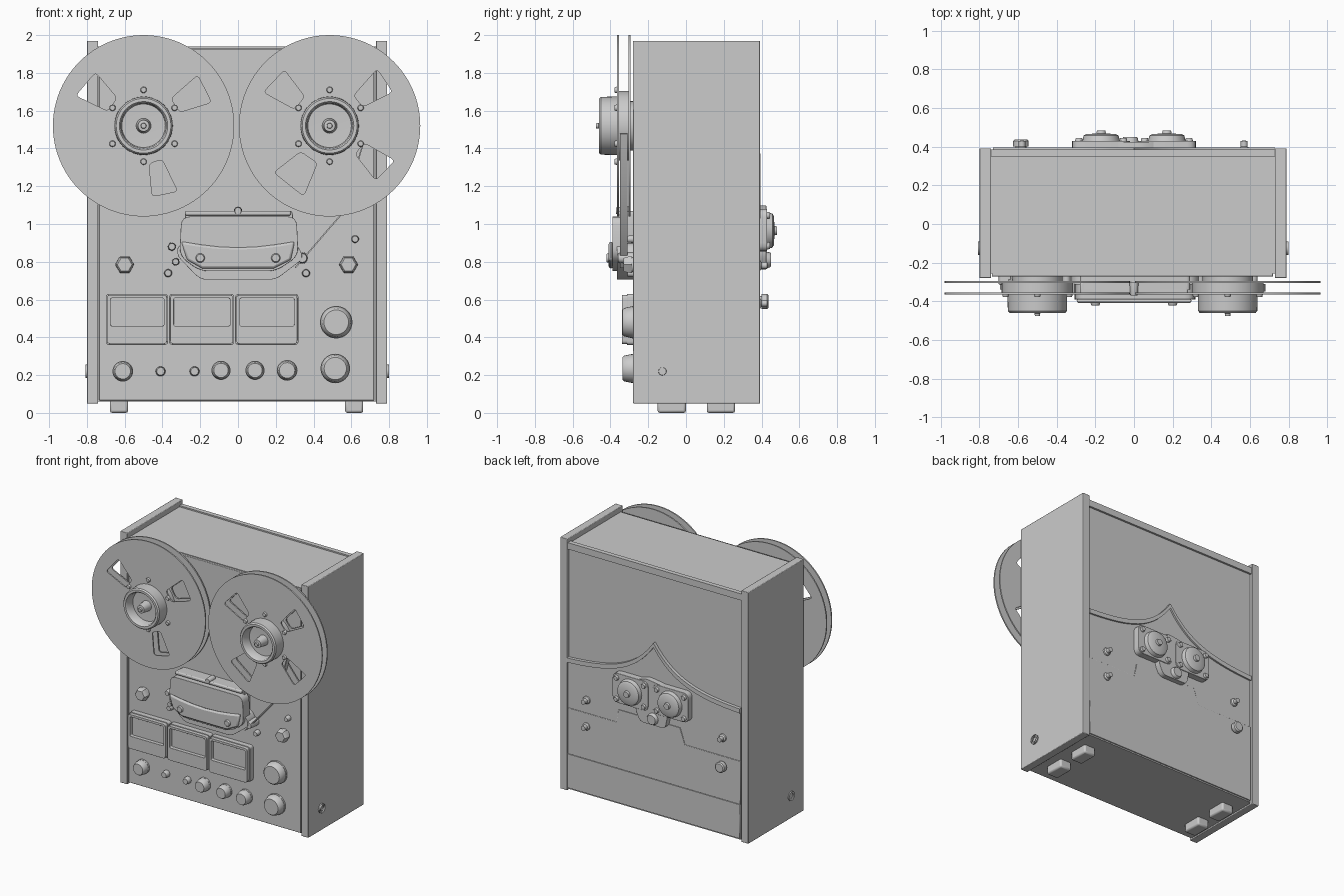
import bpy, bmesh, math
from mathutils import Vector, Matrix

if "Cube" in bpy.data.objects:
    bpy.data.objects.remove(bpy.data.objects["Cube"])

grey = bpy.data.materials.new("plain_grey")
grey.use_nodes = True
grey.diffuse_color = (0.6, 0.6, 0.6, 1)
grey.node_tree.nodes["Principled BSDF"].inputs["Base Color"].default_value = (0.6, 0.6, 0.6, 1)


def finish(ob, bevel=0.0):
    """Weld, fix normals, colour, bevel and shade one part."""
    bm = bmesh.new()
    bm.from_mesh(ob.data)
    bmesh.ops.remove_doubles(bm, verts=bm.verts, dist=1e-5)
    bmesh.ops.recalc_face_normals(bm, faces=bm.faces)
    bm.to_mesh(ob.data)
    bm.free()
    ob.data.materials.clear()
    ob.data.materials.append(grey)
    bpy.ops.object.select_all(action='DESELECT')
    ob.select_set(True)
    bpy.context.view_layer.objects.active = ob
    bpy.ops.object.shade_smooth_by_angle(angle=math.radians(35))
    if bevel:
        mod = ob.modifiers.new("soft_edges", 'BEVEL')
        mod.width, mod.segments, mod.limit_method = bevel, 2, 'ANGLE'
    return ob


def add_mesh(name, bm):
    me = bpy.data.meshes.new(name)
    bm.to_mesh(me)
    bm.free()
    ob = bpy.data.objects.new(name, me)
    bpy.context.collection.objects.link(ob)
    return ob


def box(name, x, y, z, bevel=0.0):
    bm = bmesh.new()
    bmesh.ops.create_cube(bm, size=1)
    for v in bm.verts:
        v.co = [(r[0] + r[1]) / 2 + c * (r[1] - r[0]) for r, c in zip((x, y, z), v.co)]
    return finish(add_mesh(name, bm), bevel)


def lathe(name, x, z, profile, sides=32):
    """Turn a (radius, y) profile around an axis along y."""
    bm = bmesh.new()
    vs = [bm.verts.new((r, y, 0)) for r, y in profile]
    es = [bm.edges.new(p) for p in zip(vs, vs[1:])]
    bmesh.ops.spin(bm, geom=vs + es, cent=(0, 0, 0), axis=(0, 1, 0),
                   angle=math.tau, steps=sides)
    ob = add_mesh(name, bm)
    ob.location = (x, 0, z)
    return finish(ob)


def knob(name, x, z, r, y0, y1, sides=32):
    """Tapered knob with a softened end."""
    d = y1 - y0
    return lathe(name, x, z, [(0, y0), (r, y0), (r, y0 + d * .3), (r * .9, y0 + d * .85),
                              (r * .78, y1), (0, y1)], sides)


def rounded(pts, r=0.02, n=4):
    out = []
    for i, p in enumerate(pts):
        p, a, b = Vector(p), Vector(pts[i - 1]), Vector(pts[(i + 1) % len(pts)])
        s, e = p + (a - p).normalized() * r, p + (b - p).normalized() * r
        for k in range(n + 1):
            t = k / n
            out.append(s * (1 - t) ** 2 + p * 2 * t * (1 - t) + e * t * t)
    return out


def rect(x0, x1, z0, z1):
    return [(x0, z0), (x1, z0), (x1, z1), (x0, z1)]


def plate(name, outlines, y0, y1, bevel=0.0):
    """Flat x-z shape, later outlines being holes, with thickness along y."""
    cu = bpy.data.curves.new(name, 'CURVE')
    cu.dimensions, cu.fill_mode = '2D', 'BOTH'
    cu.extrude = abs(y1 - y0) / 2
    for pts in outlines:
        sp = cu.splines.new('POLY')
        sp.points.add(len(pts) - 1)
        for q, p in zip(sp.points, pts):
            q.co = (p[0], p[1], 0, 1)
        sp.use_cyclic_u = True
    ob = bpy.data.objects.new(name, cu)
    bpy.context.collection.objects.link(ob)
    ob.rotation_euler.x = math.pi / 2
    ob.location.y = (y0 + y1) / 2
    bpy.ops.object.select_all(action='DESELECT')
    ob.select_set(True)
    bpy.context.view_layer.objects.active = ob
    bpy.ops.object.convert(target='MESH')
    return finish(bpy.context.view_layer.objects.active, bevel)


# Cabinet
box("cabinet", (-.75, .74), (-.255, .37), (.06, 1.93))
box("front_panel", (-.735, .72), (-.272, -.25), (.065, 1.925), .004)
box("right_side_panel", (-.8, -.74), (-.28, .392), (.05, 1.97), .004)
box("left_side_panel", (.73, .79), (-.28, .392), (.05, 1.97), .004)
box("back_top_rail", (-.74, .73), (.35, .385), (1.89, 1.94))
for x in (-.63, .615):
    for y in (-.075, .185):
        box("foot", (x - .048, x + .048), (y - .075, y + .075), (0, .07), .012)
for y in (-.79, .80):
    socket = lathe("side_socket", 0, .22, [(.035, y - .01), (.035, y + .008 * (1 if y > 0 else 0)),
                   (.022, y + .004), (.02, y - .01)], 20)
    socket.rotation_euler.z = math.pi / 2
    socket.location.y = -.125

# Reels: two pierced flanges, core, cup hub, spindle and screws
def window(cx, deg, wide):
    a = math.radians(deg)
    c, s = math.cos(a), math.sin(a)
    shape = [(.2, -.04 * wide), (.37, -.085 * wide), (.385, .075 * wide), (.2, .045 * wide)]
    return rounded([(cx + u * c - v * s, 1.52 + u * s + v * c) for u, v in shape], .022)


reels = ((-.5, "right", ((145, 1), (32, 1), (288, .85))),
         (.485, "left", ((142, 1), (40, .9), (322, .9), (236, 1.25))))
for cx, side, cuts in reels:
    rim = [(cx + .48 * math.cos(k * math.tau / 96), 1.52 + .48 * math.sin(k * math.tau / 96))
           for k in range(96)]
    for label, y in (("front", -.36), ("rear", -.3)):
        plate(f"{side}_reel_{label}_flange", [rim] + [window(cx, *c) for c in cuts],
              y - .005, y + .005)
    lathe(side + "_reel_core", cx, 1.52, [(0, -.355), (.185, -.355), (.185, -.3),
                                         (.13, -.295), (.13, -.26), (0, -.26)], 48)
    lathe(side + "_hub_cup", cx, 1.52, [(.155, -.355), (.153, -.45), (.145, -.46), (.128, -.46),
                                       (.12, -.45), (.115, -.39), (0, -.385)], 48)
    lathe(side + "_spindle", cx, 1.52, [(.04, -.385), (.035, -.42), (.03, -.46), (.015, -.462),
                                       (.013, -.477), (0, -.477)], 20)
    for k in range(6):
        a = math.radians(30 + 60 * k)
        knob("reel_screw", cx + .19 * math.cos(a), 1.52 + .19 * math.sin(a),
             .017, -.36, -.378, 12)

# Head cover with its lower tray, tape guides and the tape
plate("head_tray", [rounded([(-.33, .84), (-.2, .705), (.2, .705), (.35, .82), (.31, .9),
                             (-.31, .9)], .04)], -.27, -.365, .01)
plate("head_block", [rounded(rect(-.28, .29, .88, 1.07), .02)], -.27, -.34, .01)
plate("head_cover", [rounded([(-.31, .83), (-.2, .75), (.2, .75), (.32, .83), (.31, 1.04),
                              (-.3, 1.04)], .05)], -.31, -.39, .02)
brow = [(x / 10, .91 - .035 * math.cos(x / 10 * 5)) for x in range(-3, 4)]
plate("head_cover_lip", [[(-.27, .81), (-.19, .765), (.19, .765), (.28, .81)] + brow[::-1]],
      -.385, -.41, .012)
box("head_cover_rail", (-.28, .28), (-.365, -.3), (1.045, 1.07), .008)
knob("cover_top_post", 0, 1.07, .022, -.3, -.37, 16)
for x in (-.2, .2):
    knob("cover_screw", x, .82, .025, -.4, -.422, 16)
for x, z, r in ((-.35, .88, .022), (.34, .82, .03), (-.33, .8, .02)):
    knob("tape_guide", x, z, r, -.27, -.36, 16)
path = [(.3, .77), (.55, 1.06), (.675, 1.48)]
plate("tape", [path + [(x + .006, z - .004) for x, z in path[::-1]]], -.31, -.35)

# Meters: a solid housing with an open frame in front
for x0, x1 in ((-.7, -.37), (-.365, -.02), (-.015, .32)):
    plate("meter_housing", [rounded(rect(x0, x1, .36, .63), .02)], -.27, -.312, .006)
    plate("meter_frame", [rounded(rect(x0 + .006, x1 - .006, .365, .625), .02),
                          rounded(rect(x0 + .025, x1 - .022, .46, .608), .01)],
          -.308, -.34, .006)

# Front controls
for x, z, r in ((-.61, .22, .054), (-.09, .225, .05), (.09, .225, .05), (.26, .225, .054),
                (.515, .235, .078), (.52, .48, .086)):
    lathe("knob_skirt", x, z, [(0, -.285), (r, -.285), (r, -.265), (0, -.265)])
    knob("control_knob", x, z, r * .97, -.27, -.337)
for x, z, r in ((-.41, .22, .026), (-.23, .22, .026), (-.37, .74, .021), (.36, .74, .021),
                (.62, .92, .02)):
    knob("small_button", x, z, r, -.27, -.31, 20)
for x in (-.6, .585):
    knob("selector_base", x, .785, .042, -.27, -.295, 20)
    knob("selector_knob", x, .785, .05, -.285, -.33, 6)

# Back panels: lower plate with a peaked raised edge
crest = [(x / 20 * .73, 1.04 + .32 * math.exp(-abs(x) / 20 * .73 / .22)) for x in range(20, -21, -1)]
plate("back_plate", [[(-.73, .06), (.73, .06)] + crest], .36, .382)
plate("back_crest", [[(x, z + .012) for x, z in crest] + [(x, z - .022) for x, z in crest[::-1]]],
      .37, .395)
plate("back_lower_panel", [rect(-.73, .73, .07, .33)], .37, .39, .003)
plate("back_middle_panel", [[(-.73, .33), (.73, .33), (.73, .68), (.32, .68), (.3, .78),
                             (-.22, .78), (-.26, .66), (-.73, .66)]], .37, .386, .002)

# Back motors and fittings
plate("motor_bracket", [rounded([(-.12, .76), (.09, .76), (.13, .84), (.13, 1.07), (.04, 1.1),
                                 (-.1, 1.08), (-.14, .85)], .03)], .37, .425, .008)
for x in (-.17, .17):
    plate("motor_mount", [rounded(rect(x - .15, x + .15, .855, 1.08), .045)], .37, .43, .01)
    lathe("motor", x, .965, [(.1, .42), (.09, .458), (.075, .466), (.025, .468),
                            (.022, .483), (0, .483)])
    for dx in (-.115, .115):
        for dz in (-.08, .08):
            knob("motor_screw", x + dx, .965 + dz, .02, .42, .445, 12)
knob("bracket_post", -.02, .81, .045, .4, .45, 16)
lathe("fuse_knob", -.585, .59, [(0, .38), (.028, .38), (.028, .4), (.04, .4), (.04, .43),
                               (.032, .437), (0, .437)], 16)
for x, z in ((.57, .78), (.57, .58), (-.58, .8)):
    lathe("back_terminal", x, z, [(0, .37), (.03, .38), (.028, .392), (.018, .4),
                                 (.018, .43), (0, .432)], 12)
